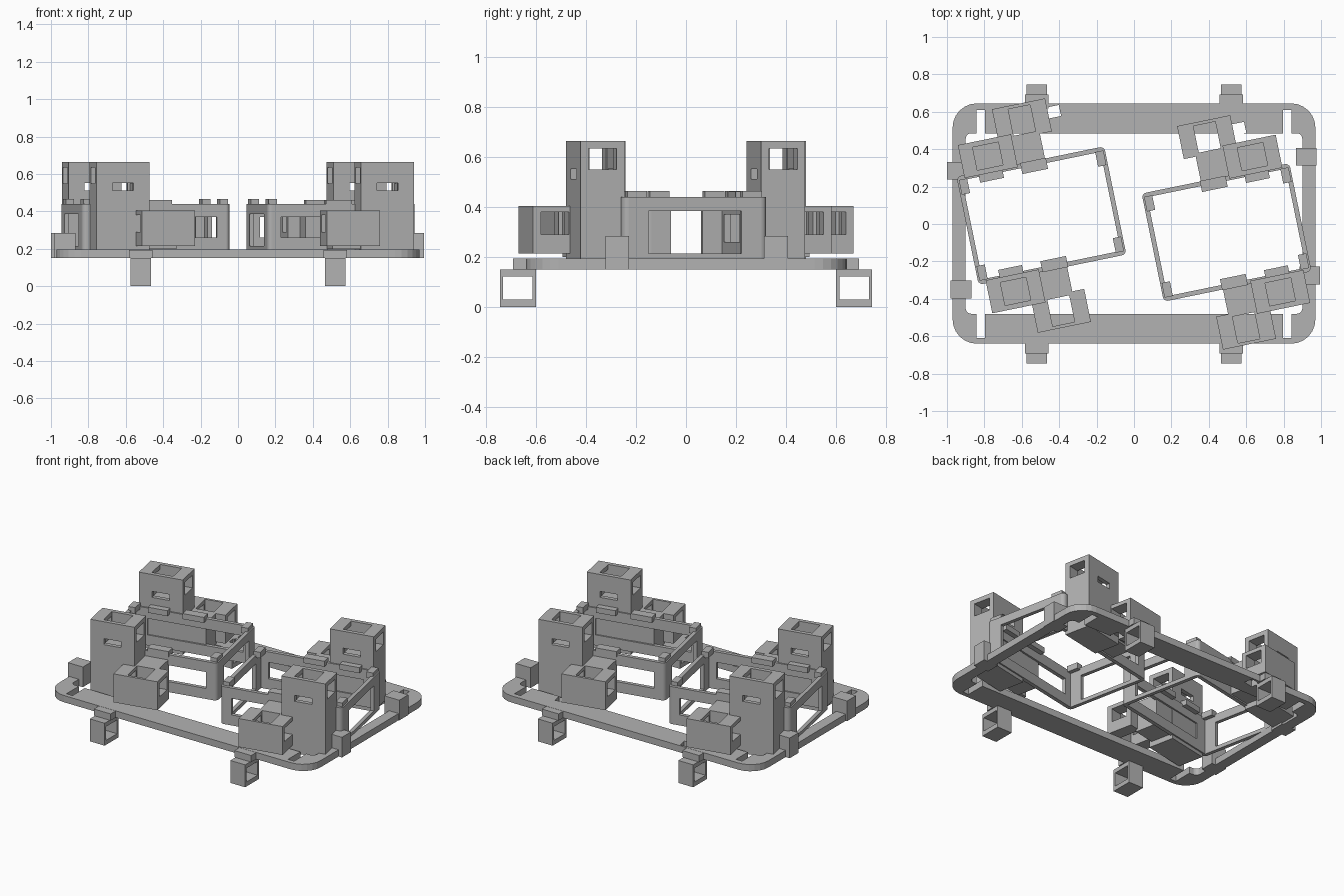
import bpy
import bmesh
import math
from mathutils import Matrix, Vector

default = bpy.data.objects.get("Cube")
if default:
    bpy.data.objects.remove(default)

grey = bpy.data.materials.new("plain grey")
grey.use_nodes = True
grey.diffuse_color = (0.45, 0.45, 0.45, 1)
grey.node_tree.nodes["Principled BSDF"].inputs["Base Color"].default_value = (0.45, 0.45, 0.45, 1)


def box(name, x, y, z, radius=0):
    """Box from three (low, high) ranges, with optional rounded upright edges."""
    bm = bmesh.new()
    size = Vector((x[1] - x[0], y[1] - y[0], z[1] - z[0]))
    mid = Vector((sum(x), sum(y), sum(z))) / 2
    bmesh.ops.create_cube(bm, size=1, matrix=Matrix.Translation(mid) @ Matrix.Diagonal(size.to_4d()))
    if radius:
        upright = [e for e in bm.edges if abs(e.verts[0].co.z - e.verts[1].co.z) > 0.001]
        bmesh.ops.bevel(bm, geom=upright, offset=radius, segments=6, profile=0.5, affect='EDGES')
    mesh = bpy.data.meshes.new(name)
    bm.to_mesh(mesh)
    bm.free()
    mesh.materials.append(grey)
    obj = bpy.data.objects.new(name, mesh)
    bpy.context.collection.objects.link(obj)
    return obj


def cut(obj, *cutters):
    """Subtract each cutter, then discard it."""
    for cutter in cutters:
        cutter.hide_render = True
        mod = obj.modifiers.new("cut", 'BOOLEAN')
        mod.operation = 'DIFFERENCE'
        mod.solver = 'EXACT'
        mod.object = cutter
        graph = bpy.context.evaluated_depsgraph_get()
        mesh = bpy.data.meshes.new_from_object(obj.evaluated_get(graph))
        obj.modifiers.clear()
        obj.data = mesh
        bpy.data.objects.remove(cutter)
    return obj


def span(centre, width):
    return (centre - width / 2, centre + width / 2)


# Base frame with a large opening, corner slots and two small openings
base = box("base_frame", (-0.97, 0.97), (-0.64, 0.645), (0.15, 0.195), 0.13)
cut(base, box("opening", (-0.9, 0.9), (-0.48, 0.485), (0.1, 0.3), 0.03))
for sx in (-1, 1):
    for sy in (-1, 1):
        cut(base, box("slot", span(sx * 0.82, 0.045), span(sy * 0.53, 0.16), (0.1, 0.3)))
for x, y in ((-0.43, 0.6), (0.56, 0.51)):
    hole = box("small_hole", (-0.035, 0.035), (-0.03, 0.03), (0.1, 0.3))
    hole.data.transform(Matrix.Translation((x, y, 0)) @ Matrix.Rotation(0.2, 4, 'Z'))
    cut(base, hole)

# Square loops hanging under the long edges, with their necks
for sx in (-1, 1):
    for sy in (-1, 1):
        x = sx * 0.52
        loop = box("hanging_loop", span(x, 0.11), span(sy * 0.673, 0.145), (0, 0.15))
        cut(loop, box("hole", span(x, 0.2), span(sy * 0.673, 0.118), (0.03, 0.122)))
        box("loop_neck", span(x, 0.125), span(sy * 0.655, 0.075), (0.15, 0.194))

# Upright lugs on the short edges
for sx, y, end in ((-1, 0.285, 1), (-1, -0.35, 0.98), (1, 0.36, 0.975), (1, -0.275, 0.995)):
    box("side_lug", span(sx * (end - 0.055), 0.11), span(y, 0.095), (0.15, 0.285))


def tray_half(side):
    """Tower, socket and clips along one long wall of a tray."""
    parts = []
    # Tall tower with an end to end channel, a window and a top pocket
    u, v = -0.217, side * 0.369
    tower = box("tall_tower", span(u, 0.29), span(v, 0.18), (0.165, 0.665))
    cut(tower,
        box("channel", span(u, 0.5), span(v, 0.115), (0.55, 0.635)),
        box("window", span(u, 0.115), span(v, 0.4), (0.512, 0.552)),
        box("pocket", span(u, 0.14), span(v, 0.125), (0.5, 0.8)))
    parts.append(tower)
    # Low socket with an upright shaft and an end to end channel
    v = side * 0.52
    socket = box("low_socket", span(0, 0.29), span(v, 0.18), (0.215, 0.405))
    cut(socket,
        box("shaft", span(0, 0.12), span(v, 0.145), (0.1, 0.5)),
        box("channel", span(0, 0.5), span(v, 0.115), (0.29, 0.38)))
    parts.append(socket)
    parts.append(box("socket_bridge", (-0.075, 0.08), span(side * 0.362, 0.16), (0.2, 0.405)))
    # Clips over the long wall
    for u, width in ((-0.22, 0.13), (0.015, 0.14)):
        parts.append(box("wall_clip", span(u, width), span(side * 0.268, 0.06), (0.425, 0.462)))
    # Clips in the two corners
    for su in (-1, 1):
        parts.append(box("corner_clip", span(su * 0.372, 0.045), span(side * 0.235, 0.08), (0.425, 0.465)))
    return parts


def tray():
    """Open rectangular tray with windows through all four walls."""
    body = box("tray_wall", (-0.403, 0.403), (-0.295, 0.295), (0.19, 0.44), 0.025)
    cut(body,
        box("inside", (-0.378, 0.378), (-0.27, 0.27), (0.1, 0.6)),
        box("end_window", (-0.6, 0.6), (-0.19, 0.19), (0.215, 0.385)),
        box("long_window", (-0.3, 0.33), (-0.6, 0.6), (0.26, 0.37)))
    return [body] + tray_half(1) + tray_half(-1)


# Two trays, turned half a circle from each other
for turn in (0, math.pi):
    place = (Matrix.Rotation(turn, 4, 'Z') @ Matrix.Translation((-0.495, 0.045, 0))
             @ Matrix.Rotation(math.radians(11.6), 4, 'Z'))
    for part in tray():
        part.data.transform(place)
